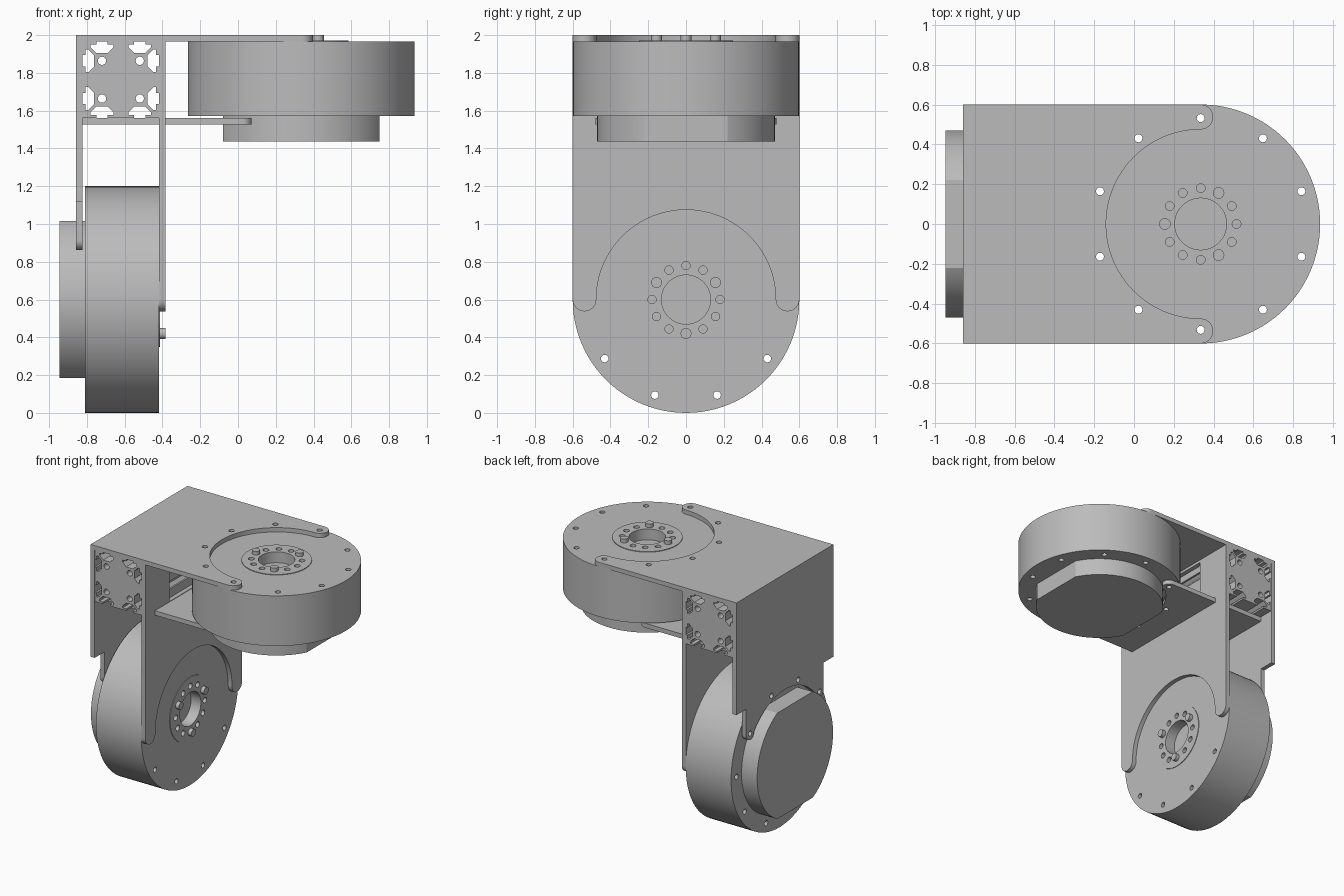
import bpy, bmesh
from math import sin, cos, radians, degrees, atan2, hypot
from mathutils import Matrix, Vector

cube = bpy.data.objects.get("Cube")
if cube:
    bpy.data.objects.remove(cube)

grey = bpy.data.materials.new("machined grey")
grey.use_nodes = True
colour = (0.5, 0.5, 0.5, 1)
grey.diffuse_color = colour
grey.node_tree.nodes["Principled BSDF"].inputs["Base Color"].default_value = colour


def arc(cx, cy, r, a0, a1, n):
    steps = [radians(a0 + (a1 - a0) * i / n) for i in range(n + 1)]
    return [(cx + r * cos(a), cy + r * sin(a)) for a in steps]


def circle(cx, cy, r, n=24):
    return arc(cx, cy, r, 0, 360, n)[:-1]


def ring_holes(radius, angles, r):
    return [circle(radius * cos(radians(a)), radius * sin(radians(a)), r, 16) for a in angles]


def slab(name, loops, z0, z1, frame):
    """Extrude an outline (first loop) with holes (other loops) from z0 to z1."""
    bm = bmesh.new()
    for loop in loops:
        vs = [bm.verts.new((x, y, z0)) for x, y in loop]
        for a, b in zip(vs, vs[1:] + vs[:1]):
            bm.edges.new((a, b))
    bmesh.ops.triangle_fill(bm, edges=bm.edges[:], use_beauty=True)
    out = bmesh.ops.extrude_face_region(bm, geom=bm.faces[:], use_keep_orig=True)
    moved = [g for g in out["geom"] if isinstance(g, bmesh.types.BMVert)]
    bmesh.ops.translate(bm, verts=moved, vec=(0, 0, z1 - z0))
    bmesh.ops.recalc_face_normals(bm, faces=bm.faces[:])
    bm.transform(frame)
    mesh = bpy.data.meshes.new(name)
    bm.to_mesh(mesh)
    bm.free()
    mesh.materials.append(grey)
    obj = bpy.data.objects.new(name, mesh)
    bpy.context.collection.objects.link(obj)
    bpy.ops.object.select_all(action='DESELECT')
    obj.select_set(True)
    bpy.context.view_layer.objects.active = obj
    bpy.ops.object.shade_smooth_by_angle(angle=radians(25))
    return obj


def frame_of(x, y, z, origin):
    m = Matrix((x, y, z)).transposed().to_4x4()
    m.translation = Vector(origin)
    return m


R, BOLT, PIN = 0.6, 0.532, 0.18


def motor(prefix, frame, pin_angles):
    # Body with bolt holes, output hub and centre bore
    small = [a for a in range(0, 360, 30) if a not in pin_angles]
    bolts = ring_holes(BOLT, range(18, 378, 36), 0.02)
    bore = circle(0, 0, 0.13, 40)
    sockets = ring_holes(PIN, small, 0.022)
    slab(prefix + "_motor_body", [circle(0, 0, R, 96), bore] + bolts + sockets, -0.393, 0, frame)
    slab(prefix + "_output_hub", [circle(0, 0, 0.25, 64), bore] + sockets, 0, 0.005, frame)
    slab(prefix + "_bore_floor", [circle(0, 0, 0.132, 40)], -0.12, -0.08, frame)
    for i, p in enumerate(ring_holes(PIN, pin_angles, 0.029)):
        slab(f"{prefix}_dowel_pin_{i + 1}", [p], 0, 0.034, frame)
    # Rear cap: a disc with two flats
    half = degrees(atan2(0.22, 0.415))
    r = 0.47
    cap = arc(0, 0, r, half, 180 - half, 40) + arc(0, 0, r, 180 + half, 360 - half, 40)
    slab(prefix + "_rear_cap", [cap], -0.528, -0.393, frame)


def front_plate(name, frame, x0, holes):
    # Fork with two rounded arms around the hub side of the motor
    mid, tip = 0.5375, 0.0625
    outline = [(x0, -R)] + arc(0, -mid, tip, -90, 90, 16)
    outline += arc(0, 0, mid - tip, 270, 90, 64)[1:-1]
    outline += arc(0, mid, tip, -90, 90, 16) + [(x0, R)]
    slab(name, [outline] + holes, 0, 0.034, frame)


def rear_plate(name, frame, x0, half_width):
    # Sheet with two narrow fingers around the rear cap
    fx, fy, tip, arm = -0.313, 0.43, 0.05, 0.48
    inner = fy - tip
    a = degrees(atan2(inner, fx))
    side = [(x0, -half_width)]
    if half_width > arm:
        side += [(-0.52, -half_width), (-0.52, -arm)]
    side += arc(fx, -fy, tip, -90, 90, 14)
    bow = arc(0, 0, hypot(fx, inner), 360 - a, a, 40)[1:-1]
    outline = side + bow + [(x, -y) for x, y in reversed(side)]
    holes = ring_holes(BOLT, (126, 162, 198, 234), 0.02)
    slab(name, [outline] + holes, -0.44, -0.405, frame)


# Upper motor points up, lower motor points to +x
upper = frame_of((1, 0, 0), (0, 1, 0), (0, 0, 1), (0.335, 0, 1.966))
lower = frame_of((0, 0, -1), (0, 1, 0), (1, 0, 0), (-0.418, 0, 0.6))
motor("upper", upper, (60, 180, 300))
motor("lower", lower, (0, 120, 240))

# Sheet brackets
front_plate("top_bracket", upper, -1.193, ring_holes(BOLT, (90, 126, 162, 198, 234, 270), 0.02))
window = [(-1.345, -0.3), (-0.965, -0.3), (-0.965, 0.3), (-1.345, 0.3)]
front_plate("side_bracket", lower, -1.366, [window])
rear_plate("under_bracket", upper, -1.158, 0.48)
rear_plate("outer_bracket", lower, -1.366, R)

# Slotted square beam joining the brackets
h = 0.202
half_slot = [(0.03, 0), (0.03, 0.015), (0.06, 0.015), (0.06, 0.03), (0.03, 0.06)]
slot = [(-w, d) for w, d in half_slot] + [(w, d) for w, d in reversed(half_slot)]
edge = [(-h, h)] + [(t + w, h - d) for t in (-0.1, 0.1) for w, d in slot]
beam = []
for k in range(4):
    c, s = cos(radians(-90 * k)), sin(radians(-90 * k))
    beam += [(x * c - y * s, x * s + y * c) for x, y in edge]
bores = [circle(x, y, 0.022, 16) for x in (-0.1, 0.1) for y in (-0.1, 0.1)]
beam_frame = frame_of((1, 0, 0), (0, 0, 1), (0, -1, 0), (-0.62, 0, 1.764))
slab("slotted_beam", [beam] + bores, -R, R, beam_frame)
